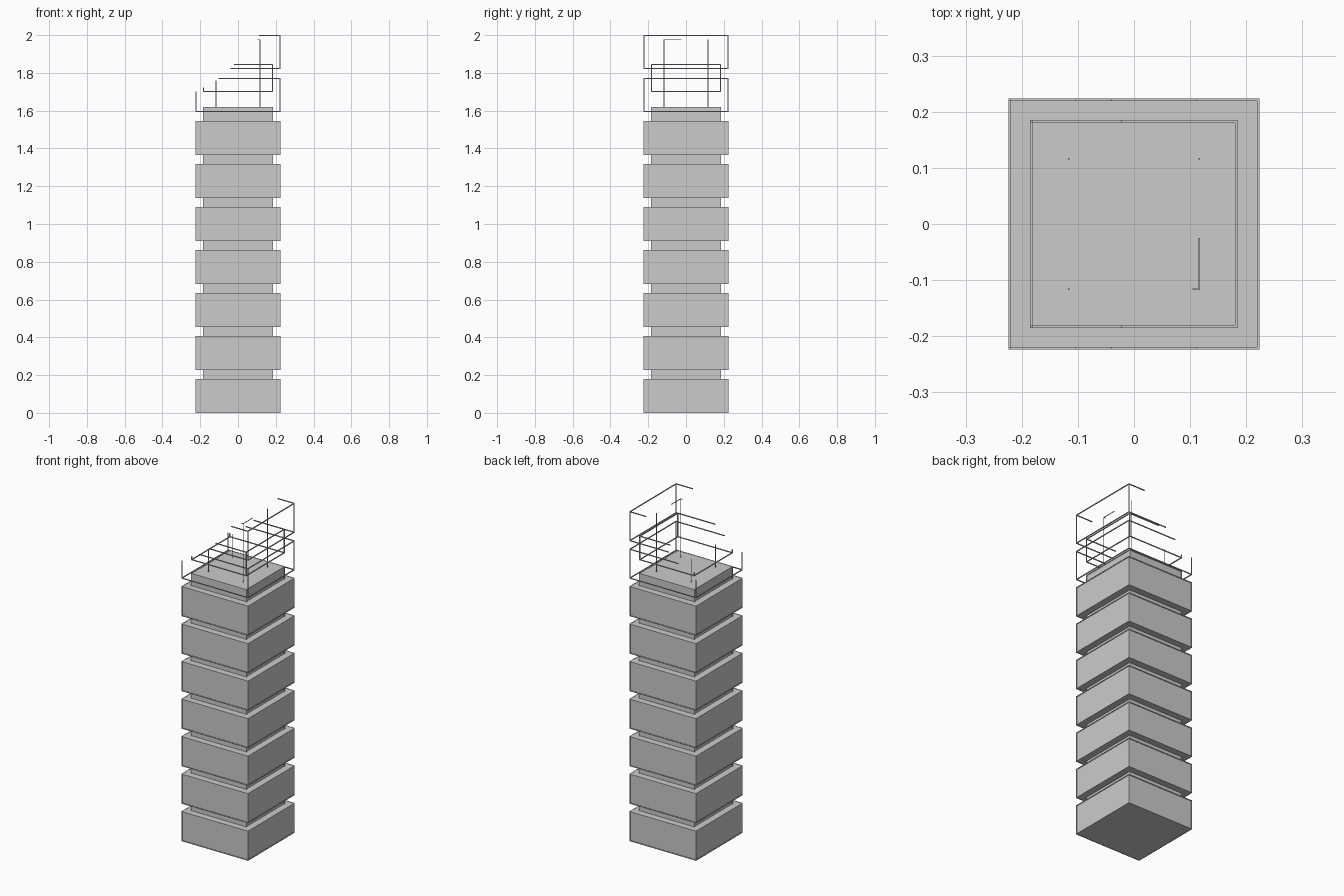
import bpy

if "Cube" in bpy.data.objects:
    bpy.data.objects.remove(bpy.data.objects["Cube"])

STEP = 0.2275      # storey spacing
H = 0.18           # height of a wide storey
T = 0.005          # thickness of edge bars


def add_box(name, lo, hi):
    bpy.ops.mesh.primitive_cube_add(size=1, location=[(a + b) / 2 for a, b in zip(lo, hi)])
    ob = bpy.context.object
    ob.name = name
    ob.scale = [b - a for a, b in zip(lo, hi)]
    return ob


# Sloping boundary where the unfinished frame stops: (x, z)
CUT = [(-0.225, 1.70), (-0.10, 1.77), (-0.04, 1.82), (-0.02, 1.845), (0.10, 1.975), (0.12, 2.01)]


def cut_x(z):
    if z <= CUT[0][1]:
        return -1
    for (xa, za), (xb, zb) in zip(CUT, CUT[1:]):
        if z <= zb:
            return xa + (xb - xa) * (z - za) / (zb - za)
    return CUT[-1][0]


def cut_z(x):
    for (xa, za), (xb, zb) in zip(CUT, CUT[1:]):
        if x <= xb:
            return za + (zb - za) * (x - xa) / (xb - xa)
    return 3


def frame(name, r, z0, z1, t=T, rails=True):
    """Edge bars of a square box, stopping at the sloping boundary."""
    q = r - t
    # corner posts
    for x in (-r, q):
        top = min(z1, cut_z(x))
        if top <= z0:
            continue
        for y in (-r, q):
            add_box(name + "_post", (x, y, z0), (x + t, y + t, top))
    if not rails:
        return
    # horizontal rails
    for z in (z0, z1 - t):
        start = max(-r, cut_x(z))
        for y in (-r, q):
            add_box(name + "_rail", (start, y, z), (r, y + t, z + t))
        for x in (-r, q):
            if x >= cut_x(z):
                add_box(name + "_side_rail", (x, -r, z), (x + t, r, z + t))


# Finished storeys: wide block, recessed neck above, and edge trim
for i in range(7):
    z = i * STEP
    add_box("storey_block", (-0.221, -0.221, z + 0.001), (0.221, 0.221, z + H - 0.001))
    add_box("neck_block", (-0.182, -0.182, z + 0.108), (0.182, 0.182, z + 0.254))
    frame("storey_trim", 0.224, z, z + H)
    frame("neck_trim", 0.185, z + 0.1075, z + 0.255)

# Unfinished open frames at the top
for i in (7, 8):
    frame("open_storey", 0.224, i * STEP, i * STEP + H)
frame("open_neck", 0.185, 7 * STEP + 0.1075, 7 * STEP + 0.255)

# Thin inner shaft poking out of the last neck
frame("inner_shaft", 0.118, 1.62, 1.977, 0.003, rails=False)
add_box("inner_shaft_rail", (0.115, -0.118, 1.974), (0.118, -0.025, 1.977))
add_box("inner_shaft_rail", (0.104, -0.118, 1.974), (0.118, -0.115, 1.977))
